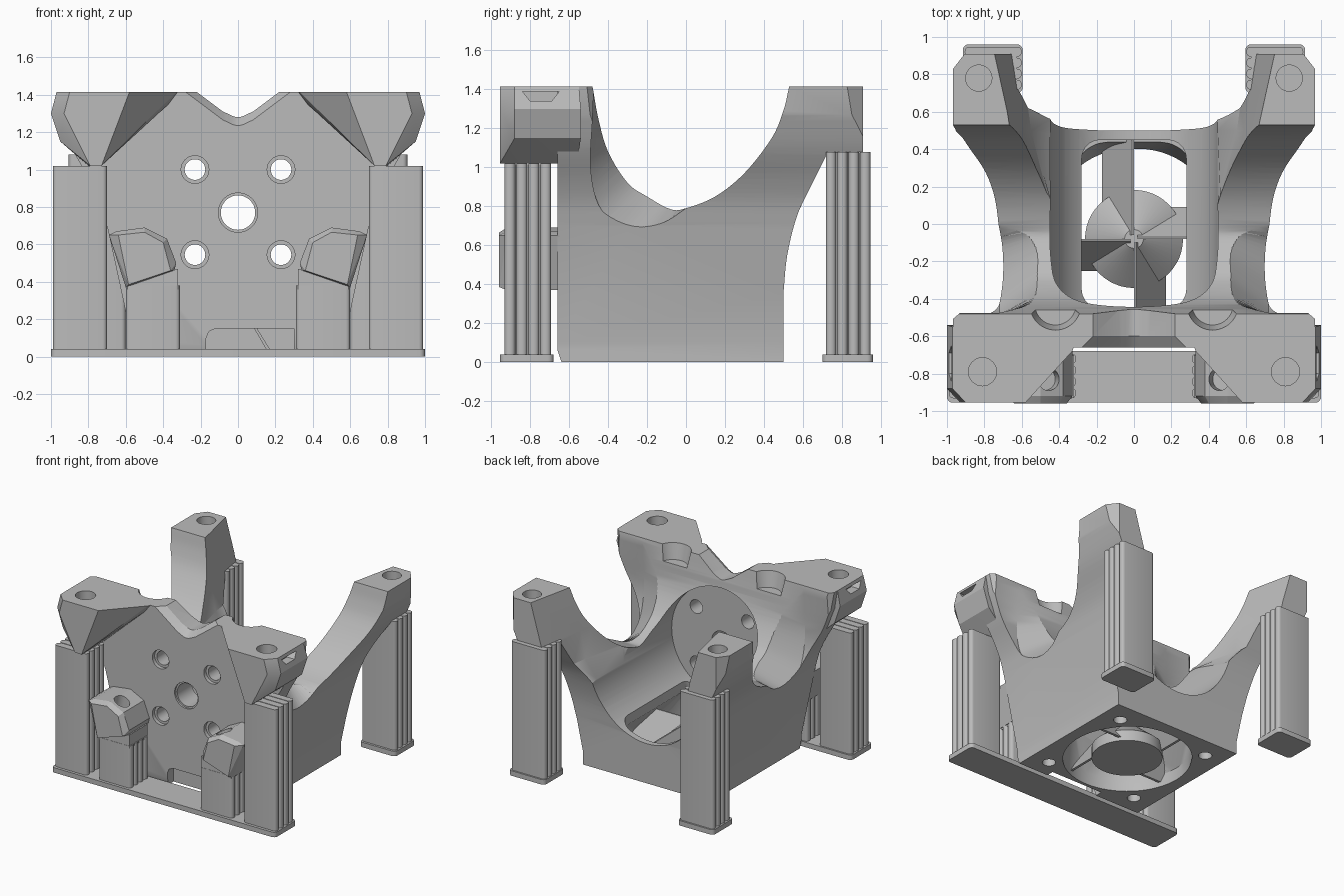
import bpy, bmesh, math
from mathutils import Vector

if "Cube" in bpy.data.objects:
    bpy.data.objects.remove(bpy.data.objects["Cube"], do_unlink=True)

grey = bpy.data.materials.new("plain grey")
grey.use_nodes = True
COLOUR = (0.5, 0.5, 0.5, 1)
grey.diffuse_color = COLOUR
grey.node_tree.nodes["Principled BSDF"].inputs["Base Color"].default_value = COLOUR


def make(name, bm):
    bmesh.ops.recalc_face_normals(bm, faces=bm.faces)
    mesh = bpy.data.meshes.new(name)
    bm.to_mesh(mesh)
    bm.free()
    mesh.materials.append(grey)
    ob = bpy.data.objects.new(name, mesh)
    bpy.context.collection.objects.link(ob)
    return ob


def loft(name, rings):
    """Skin closed rings of 3D points and cap both ends."""
    bm = bmesh.new()
    rows = [[bm.verts.new(p) for p in ring] for ring in rings]
    n = len(rows[0])
    for a, b in zip(rows, rows[1:]):
        for i in range(n):
            j = (i + 1) % n
            bm.faces.new((a[i], a[j], b[j], b[i]))
    bm.faces.new(rows[0])
    bm.faces.new(rows[-1])
    return make(name, bm)


def prism(name, outline, axis, lo, hi):
    """Extrude a 2D outline along the named axis."""
    def place(u, v, t):
        return {"x": (t, u, v), "y": (u, t, v), "z": (u, v, t)}[axis]
    return loft(name, [[place(u, v, t) for u, v in outline] for t in (lo, hi)])


def hull(name, points):
    bm = bmesh.new()
    verts = [bm.verts.new(p) for p in points]
    res = bmesh.ops.convex_hull(bm, input=verts)
    junk = [g for g in res["geom_interior"] + res["geom_unused"]
            if isinstance(g, bmesh.types.BMVert) and g.is_valid]
    bmesh.ops.delete(bm, geom=list(set(junk)), context="VERTS")
    bmesh.ops.dissolve_limit(bm, angle_limit=0.02, verts=bm.verts, edges=bm.edges)
    return make(name, bm)


def rod(name, a, b, r1, r2=None, n=48):
    """Cylinder or cone between two points."""
    a, b = Vector(a), Vector(b)
    turn = (b - a).to_track_quat("Z", "Y")
    def ring(c, r):
        return [c + turn @ Vector((r * math.cos(t * math.tau / n), r * math.sin(t * math.tau / n), 0))
                for t in range(n)]
    return loft(name, [ring(a, r1), ring(b, r1 if r2 is None else r2)])


def rounded(x0, x1, y0, y1, r, n=5):
    """Rectangle outline with round corners."""
    pts = []
    corners = ((x1 - r, y1 - r), (x0 + r, y1 - r), (x0 + r, y0 + r), (x1 - r, y0 + r))
    for k, (cx, cy) in enumerate(corners):
        for i in range(n + 1):
            t = (k + i / n) * math.pi / 2
            pts.append((cx + r * math.cos(t), cy + r * math.sin(t)))
    return pts


def curve(points, steps=5):
    """Smooth path through the points."""
    p = [Vector(q) for q in points]
    p = [2 * p[0] - p[1]] + p + [2 * p[-1] - p[-2]]
    out = []
    for a, b, c, d in zip(p, p[1:], p[2:], p[3:]):
        for i in range(steps):
            t = i / steps
            out.append(0.5 * (2 * b + (c - a) * t + (2 * a - 5 * b + 4 * c - d) * t ** 2
                              + (3 * b - a - 3 * c + d) * t ** 3))
    return [tuple(v) for v in out + [p[-2]]]


def boolean(ob, other, op="DIFFERENCE"):
    other.hide_render = True
    mod = ob.modifiers.new("cut", "BOOLEAN")
    mod.operation, mod.solver, mod.object = op, "EXACT", other
    deps = bpy.context.evaluated_depsgraph_get()
    mesh = bpy.data.meshes.new_from_object(ob.evaluated_get(deps))
    ob.modifiers.clear()
    ob.data = mesh
    bpy.data.objects.remove(other, do_unlink=True)


def mirrored(points, s):
    return [(s * p[0],) + tuple(p[1:]) for p in points]


# Main body: side outline crossed with the flared front outline
side = [(-.64, 0), (.5, 0)]
side += curve([(.5, .35), (.52, .55), (.57, .75), (.64, .9), (.72, 1.06)])
side += [(.91, 1.08), (.91, 1.415)]
side += curve([(.53, 1.415), (.5, 1.29), (.44, 1.15), (.3, .97), (.15, .85), (0, .79), (-.08, .785),
               (-.2, .85), (-.3, .92), (-.4, 1.08), (-.45, 1.25), (-.48, 1.415)])
side += [(-.66, 1.415), (-.66, .06)]
body = prism("mount_body", side, "x", -1.1, 1.1)
flare = [(.57, -.1), (.57, .1)] + curve([(.7, .7), (.735, .82), (.79, .94), (.88, 1.1), (.95, 1.27)]) + [(.98, 1.5)]
boolean(body, prism("flare", flare + mirrored(flare[::-1], -1), "y", -1, 1.2), "INTERSECT")

# Motor bore and the widening space between the rear arms
boolean(body, rod("bore", (0, -.46, .77), (0, .7, .77), .45, n=72))


def opening(y, low, mid, top):
    half = [(.43, y, .7), (low, y, .86), (mid, y, 1.08), (top, y, 1.5)]
    return half + mirrored(half[::-1], -1)


boolean(body, loft("arm_gap", [opening(-.05, .45, .48, .55), opening(.1, .45, .5, .58),
                               opening(.5, .55, .59, .68), opening(1, .62, .67, .79)]))

# Air duct from the round fan seat to the slot under the motor
slot = rounded(-.28, .28, -.45, .45, .1)
seat = [(.475 * math.cos(i * math.tau / 64), .475 * math.sin(i * math.tau / 64) - .08) for i in range(64)]
boolean(body, hull("duct", [(x, y, z) for x, y in seat for z in (-.05, .1)] + [(x, y, .34) for x, y in slot]))
boolean(body, prism("slot", slot, "z", .25, .6))

# Valley in the front plate with a sloped lip, wire notch and motor holes
valley = [(-.3, 1.43)] + curve([(-.08, 1.265), (0, 1.235), (.08, 1.265)]) + [(.3, 1.43)]
boolean(body, loft("valley", [[(x, y, z + rise) for x, z in valley]
                              for y, rise in ((-.8, 0), (-.66, 0), (-.6, .045), (-.3, .045))]))
boolean(body, prism("wire_notch", [(-.17, -.1), (.3, -.1), (.3, .15), (-.12, .15), (-.155, .135), (-.17, .1)],
                    "y", -.8, -.58))
boolean(body, rod("shaft_hole", (0, -.8, .77), (0, -.3, .77), .092))
boolean(body, rod("shaft_rim", (0, -.7, .77), (0, -.645, .77), .105))

# Scoops that blend the side walls into the front wings
scoop_in = curve([(-.4, 1.5), (-.4, 1.25), (-.35, 1.1), (-.26, .97), (-.18, .91), (-.1, .86),
                  (-.03, .83), (.01, .83)]) + [(.03, .9), (.03, 1.5)]
scoop_out = curve([(-.47, 1.5), (-.48, 1.25), (-.49, 1), (-.45, .81), (-.36, .715), (-.25, .68),
                   (-.12, .71), (0, .79)]) + [(.03, .9), (.03, 1.5)]
for s in (-1, 1):
    boolean(body, loft("scoop", [[(s * x, y, z) for y, z in ring]
                                 for x, ring in ((.45, scoop_in), (.72, scoop_out), (1.2, scoop_out))]))
    for z in (.545, 1.0):
        boolean(body, rod("motor_hole", (s * .23, -.8, z), (s * .23, -.3, z), .055))
        boolean(body, rod("motor_rim", (s * .23, -.7, z), (s * .23, -.63, z), .074))
    # Tool pocket, outer corners and screw holes
    boolean(body, rod("pocket", (s * .42, -.43, 1.29), (s * .42, -.43, 1.45), .11, .145))
    boolean(body, prism("wing_corner", mirrored([(.9, -.45), (1.1, -.45), (1.1, -.62)], s), "z", .9, 1.6))
    boolean(body, prism("arm_corner", mirrored([(.89, .93), (1.1, .93), (1.1, .8), (.99, .8)], s), "z", .9, 1.6))
    boolean(body, rod("rear_hole", (s * .83, .78, 1.18), (s * .83, .78, 1.6), .07))
    for y in (-.49, .33):
        boolean(body, rod("fan_screw", (s * .41, y, -.1), (s * .41, y, .12), .05, n=24))

# Fan hub with four pitched vanes
rod("fan_hub", (0, -.08, .01), (0, -.08, .1), .262)
rod("hub_cone", (0, -.08, .1), (0, -.08, .28), .262, .05)
for k in range(4):
    t = k * math.pi / 2
    along, across = Vector((math.cos(t), math.sin(t), 0)), Vector((-math.sin(t), math.cos(t), 0))
    mid = Vector((0, -.08, 0))
    edges = [(0, .3), (.01, .3), (.17, .04), (.15, .04)]
    loft("fan_vane", [[mid + along * r + across * w + Vector((0, 0, z)) for w, z in edges]
                      for r in (.02, .54)])


def column(name, s, x0, x1, y0, y1, top):
    """Corrugated post: rounded slabs around a slimmer core."""
    count = 4
    step = (y1 - y0) / count
    xs = sorted((s * x0, s * x1))
    for k in range(count):
        slab = rounded(xs[0], xs[1], y0 + k * step + .003, y0 + (k + 1) * step - .003, .024, 4)
        prism(name + "_rib", slab, "z", .03, top)
    prism(name + "_core", rounded(xs[0] + .025, xs[1] - .025, y0 + .01, y1 - .01, .01, 2), "z", .03, top - .005)


# Long front foot plate
prism("front_foot", rounded(-1, 1, -.955, -.68, .03), "z", 0, .04)

for s in (-1, 1):
    # Front corner pod with its screw hole and nut slot
    pod = hull("front_pod", mirrored([
        (.58, -.955, 1.415), (.33, -.68, 1.415), (.3, -.6, 1.415), (.97, -.55, 1.415), (.97, -.88, 1.415),
        (.9, -.955, 1.415), (1, -.54, 1.3), (1, -.88, 1.3), (.93, -.955, 1.3), (.95, -.54, 1.15),
        (.95, -.88, 1.15), (.84, -.955, 1.17), (.73, -.62, 1.02), (.73, -.955, 1.02), (.79, -.955, 1.02),
        (.8, -.56, 1.02)], s))
    boolean(pod, rod("pod_hole", (s * .81, -.79, 1.12), (s * .81, -.79, 1.6), .075))
    boolean(pod, prism("nut_slot", [(-.84, 1.39), (-.65, 1.39), (-.69, 1.34), (-.8, 1.34)],
                       "x", *sorted((s * .92, s * 1.1))))

    # Tilted lower lug with a screw hole
    back = [(.69, .65), (.6, .37), (.34, .46), (.33, .5), (.38, .63), (.5, .69), (.65, .67)]
    front = [(.64, .65), (.585, .385), (.36, .46), (.4, .61), (.5, .665)]
    lug = hull("lower_lug", [(s * x, y, z) for x, z in back for y in (-.92, -.65)]
               + [(s * x, -.96, z) for x, z in front])
    boolean(lug, rod("lug_hole", (s * .48, -.83, .55), (s * .43, -.83, .8), .06))

    # Posts below the pods, lugs and rear arms
    column("front_post", s, .7, .99, -.935, -.69, 1.02)
    column("lug_post", s, .31, .6, -.935, -.69, .38)
    hull("lug_post_tip", [(s * x, y, z) for y in (-.93, -.7)
                          for x, z in ((.32, .36), (.59, .36), (.59, .38), (.32, .47))])
    column("rear_post", s, .6, .905, .715, .95, 1.08)
    prism("rear_foot", rounded(*sorted((s * .595, s * .915)), .70, .96, .03), "z", 0, .04)

# Smooth the curved surfaces and keep the creases
for ob in bpy.context.collection.objects:
    if ob.type == "MESH" and grey.name in ob.data.materials:
        ob.select_set(True)
        bpy.context.view_layer.objects.active = ob
bpy.ops.object.shade_smooth_by_angle(angle=math.radians(25))
